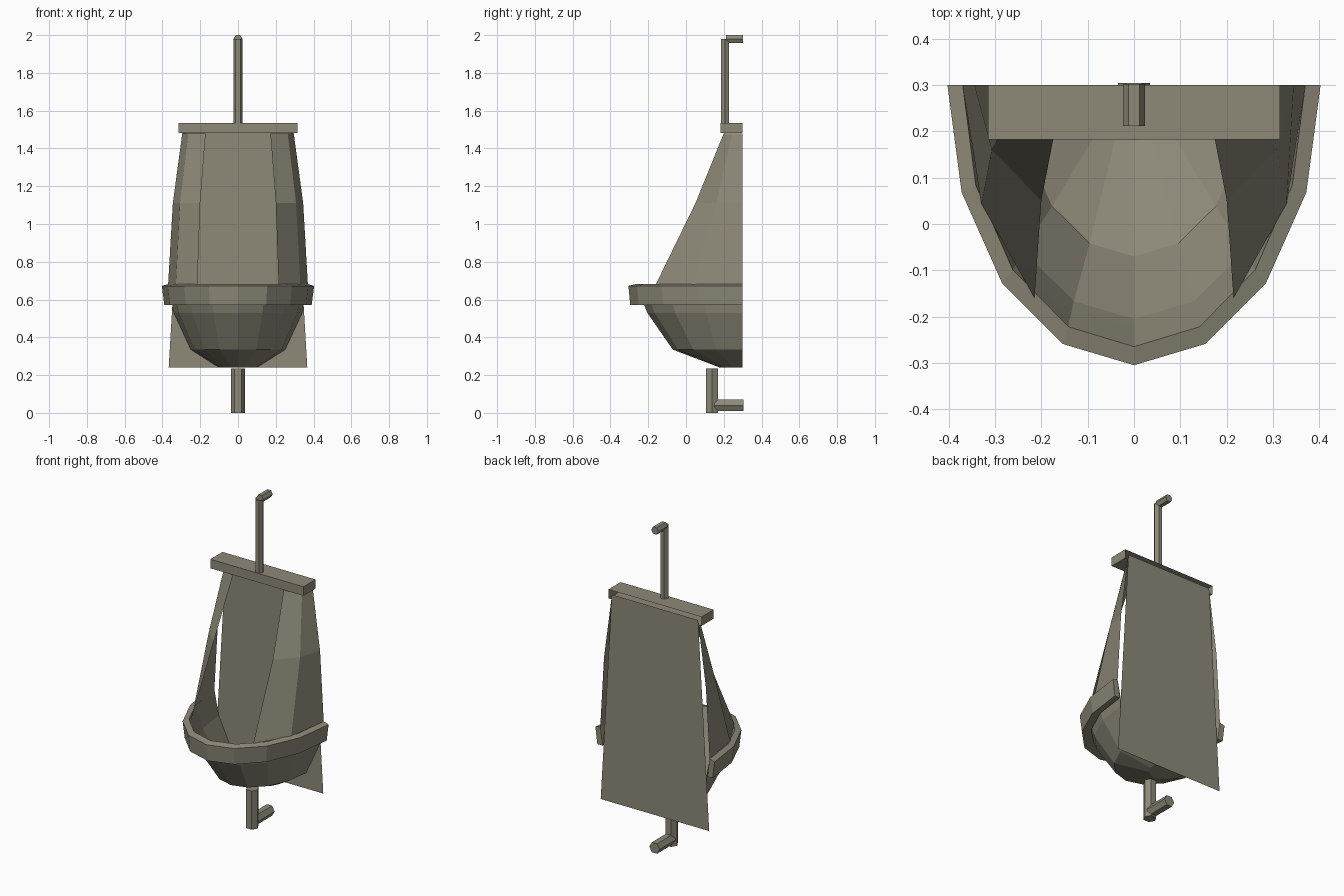
import bpy
import bmesh
from math import sin, cos, pi, radians
from mathutils import Matrix

if "Cube" in bpy.data.objects:
    bpy.data.objects.remove(bpy.data.objects["Cube"], do_unlink=True)

WALL = 0.30  # y of the wall side

stone = bpy.data.materials.new("olive grey stone")
stone.use_nodes = True
colour = (0.27, 0.255, 0.19, 1)
stone.diffuse_color = colour
stone.node_tree.nodes["Principled BSDF"].inputs["Base Color"].default_value = colour


def finish(name, bm, fix_normals=True):
    if fix_normals:
        bmesh.ops.recalc_face_normals(bm, faces=bm.faces)
    mesh = bpy.data.meshes.new(name)
    bm.to_mesh(mesh)
    bm.free()
    mesh.materials.append(stone)
    obj = bpy.data.objects.new(name, mesh)
    bpy.context.collection.objects.link(obj)
    return obj


def arc(rx, ry, z, angles):
    """Points on an ellipse centred on the wall; angle 0 points to the front."""
    return [(rx * sin(a), WALL - ry * cos(a), z) for a in angles]


def loft(bm, rings, closed=False):
    """Bridge a list of point rows with quads."""
    rows = [[bm.verts.new(p) for p in ring] for ring in rings]
    pairs = list(zip(rows, rows[1:]))
    if closed:
        pairs.append((rows[-1], rows[0]))
    for low, high in pairs:
        for i in range(len(low) - 1):
            bm.faces.new((low[i], low[i + 1], high[i + 1], high[i]))
    return rows


half_turn = [radians(-90 + 22.5 * i) for i in range(9)]

# Bowl: half-elliptical rings from the drain up to the rim (rx, ry, z)
bm = bmesh.new()
bowl = [(0.10, 0.12, 0.24), (0.25, 0.37, 0.335), (0.34, 0.505, 0.53), (0.37, 0.565, 0.68)]
rows = loft(bm, [arc(*r, half_turn) for r in bowl])
bm.faces.new(rows[0][::-1])
finish("bowl", bm, False)

# Rim: a raised band around the bowl
bm = bmesh.new()
band = [(0.355, 0.521, 0.57), (0.39, 0.595, 0.57), (0.403, 0.605, 0.672), (0.37, 0.565, 0.682)]
rows = loft(bm, [arc(*r, half_turn) for r in band], closed=True)
for end in (0, -1):
    bm.faces.new([row[end] for row in rows])
finish("rim", bm)

# Side shields: mirrored curved sheets rising from the bowl
levels = [(0.37, 0.565, 0.68), (0.345, 0.307, 1.11), (0.295, 0.123, 1.48)]
for name, side in (("left_shield", 1), ("right_shield", -1)):
    angles = sorted(side * radians(a) for a in (35.5, 63, 90))
    bm = bmesh.new()
    loft(bm, [arc(*r, angles) for r in levels])
    finish(name, bm, False)

# Back panel: flat tapering sheet against the wall
bm = bmesh.new()
outline = [(-0.367, 0.24), (0.367, 0.24), (0.292, 1.51), (-0.292, 1.51)]
bm.faces.new([bm.verts.new((x, WALL, z)) for x, z in outline])
finish("back_panel", bm, False)

# Top ledge: a box open towards the wall
bm = bmesh.new()
bmesh.ops.create_cube(bm, size=1, matrix=Matrix.Translation((0, 0.2415, 1.508))
                      @ Matrix.Diagonal((0.63, 0.117, 0.055, 1)))
bm.normal_update()
bmesh.ops.delete(bm, geom=[f for f in bm.faces if f.normal.y > 0.9], context='FACES')
finish("top_ledge", bm, False)


def pipe(name, radius, centre, length, along_y=False, capped=True):
    """Six-sided pipe with corners to the left and right."""
    turn = Matrix.Rotation(pi / 2, 4, 'X') if along_y else Matrix.Identity(4)
    bm = bmesh.new()
    spin = Matrix.Rotation(pi / 2, 4, 'Z')
    bmesh.ops.create_cone(bm, cap_ends=capped, segments=6, radius1=radius, radius2=radius,
                          depth=length, matrix=Matrix.Translation(centre) @ turn @ spin)
    # Put a pair of corners on the x axis
    if max(v.co.x for v in bm.verts) < radius * 0.95:
        axis = 'Y' if along_y else 'Z'
        bmesh.ops.rotate(bm, verts=bm.verts, cent=centre,
                         matrix=Matrix.Rotation(pi / 6, 3, axis))
    finish(name, bm)


# Water inlet above and drain below
pipe("inlet_riser", 0.025, (0, 0.207, 1.758), 0.444, capped=False)
pipe("inlet_elbow", 0.024, (0, 0.257, 1.979), 0.09, along_y=True)
pipe("drain_drop", 0.037, (0, 0.1375, 0.118), 0.236)
pipe("drain_elbow", 0.035, (0, 0.2275, 0.04), 0.155, along_y=True)
